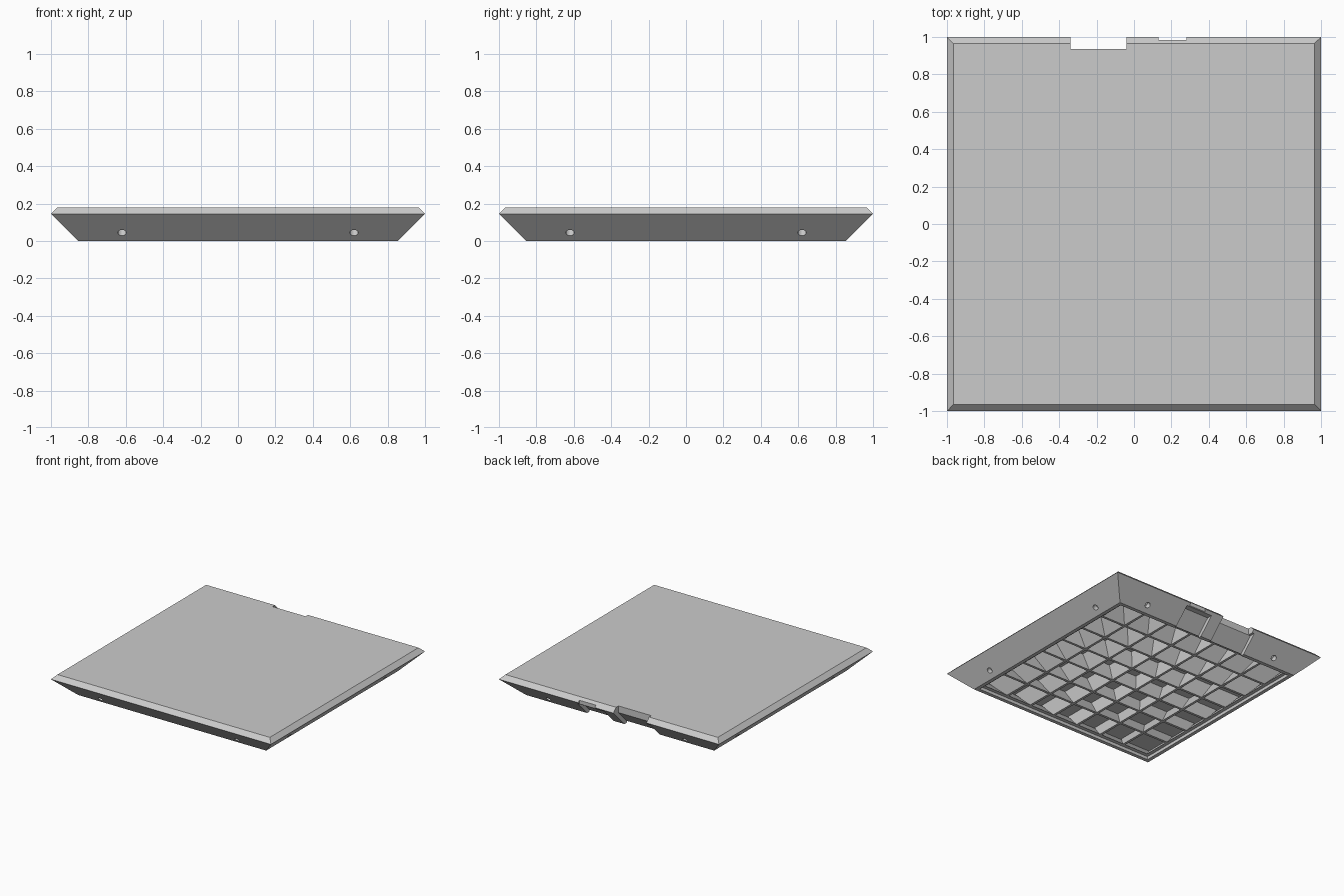
import bpy, bmesh, math
from mathutils import Matrix, Vector

cube = bpy.data.objects.get("Cube")
if cube:
    bpy.data.objects.remove(cube, do_unlink=True)

grey = bpy.data.materials.new("plain grey")
grey.use_nodes = True
colour = (0.6, 0.6, 0.6, 1)
grey.diffuse_color = colour
grey.node_tree.nodes["Principled BSDF"].inputs["Base Color"].default_value = colour


def make_object(name, bm):
    bmesh.ops.recalc_face_normals(bm, faces=bm.faces)
    mesh = bpy.data.meshes.new(name)
    bm.to_mesh(mesh)
    bm.free()
    mesh.materials.append(grey)
    obj = bpy.data.objects.new(name, mesh)
    bpy.context.scene.collection.objects.link(obj)
    return obj


def add_box(bm, low, high):
    low, high = Vector(low), Vector(high)
    size = Matrix.Diagonal((*(high - low), 1))
    bmesh.ops.create_cube(bm, size=1, matrix=Matrix.Translation((low + high) / 2) @ size)


def cut(target, cutter):
    cutter.hide_render = True
    mod = target.modifiers.new("cut", "BOOLEAN")
    mod.operation = "DIFFERENCE"
    mod.solver = "EXACT"
    mod.object = cutter
    bpy.context.view_layer.objects.active = target
    bpy.ops.object.modifier_apply(modifier=mod.name)
    bpy.data.objects.remove(cutter, do_unlink=True)


# Square shell: rings of (half width, height) from the top, down the outside,
# around the lower rim and up into the hollow, whose walls follow the slope
profile = [(0.965, 0.18), (1, 0.145), (0.855, 0), (0.825, 0), (0.825, 0.025),
           (0.795, 0.025), (0.92, 0.15)]
bm = bmesh.new()
rings = [[bm.verts.new((sx * h, sy * h, z)) for sx, sy in ((-1, -1), (1, -1), (1, 1), (-1, 1))]
         for h, z in profile]
for upper, lower in zip(rings, rings[1:]):
    for i in range(4):
        j = (i + 1) % 4
        bm.faces.new((upper[i], upper[j], lower[j], lower[i]))
bm.faces.new(rings[0])
bm.faces.new(rings[-1])
shell = make_object("tile_shell", bm)

# Two round sockets in each side, square to the slope
bm = bmesh.new()
for side in range(4):
    turn = Matrix.Rotation(side * math.pi / 2, 4, "Z")
    for x in (-0.62, 0.62):
        place = turn @ Matrix.Translation((x, -0.9, 0.043)) @ Matrix.Rotation(-math.pi / 4, 4, "X")
        bmesh.ops.create_cone(bm, cap_ends=True, segments=16, radius1=0.022,
                              radius2=0.022, depth=0.09, matrix=place)
cut(shell, make_object("socket_cutter", bm))

# Openings in the back edge, and slanted pockets under them
for left, right, depth in ((-0.34, -0.04, 0.935), (0.13, 0.28, 0.985)):
    bm = bmesh.new()
    add_box(bm, (left, depth, 0.1), (right, 1.1, 0.3))
    cut(shell, make_object("edge_cutter", bm))
for left, right in ((-0.36, -0.04), (0.06, 0.30)):
    bm = bmesh.new()
    add_box(bm, (left, 0.81, -0.1), (right, 1.3, 0.125))
    for v in bm.verts:
        v.co.y += v.co.z
    cut(shell, make_object("pocket_cutter", bm))

# Crossed stiffening ribs, fanning outward with the slope of the sides
cells, reach, half, apex = 7, 0.8, 0.01, 0.855
bottom, top = 0.025, 0.16
for name, along_x in (("lengthwise_ribs", True), ("crosswise_ribs", False)):
    bm = bmesh.new()
    for i in range(1, cells):
        p = -reach + 2 * reach * i / cells
        low, high = (-reach, p - half), (reach, p + half)
        if not along_x:
            low, high = low[::-1], high[::-1]
        add_box(bm, (*low, bottom), (*high, top))
    for v in bm.verts:
        v.co.xy *= (apex + v.co.z) / (apex + bottom)
    make_object(name, bm)
